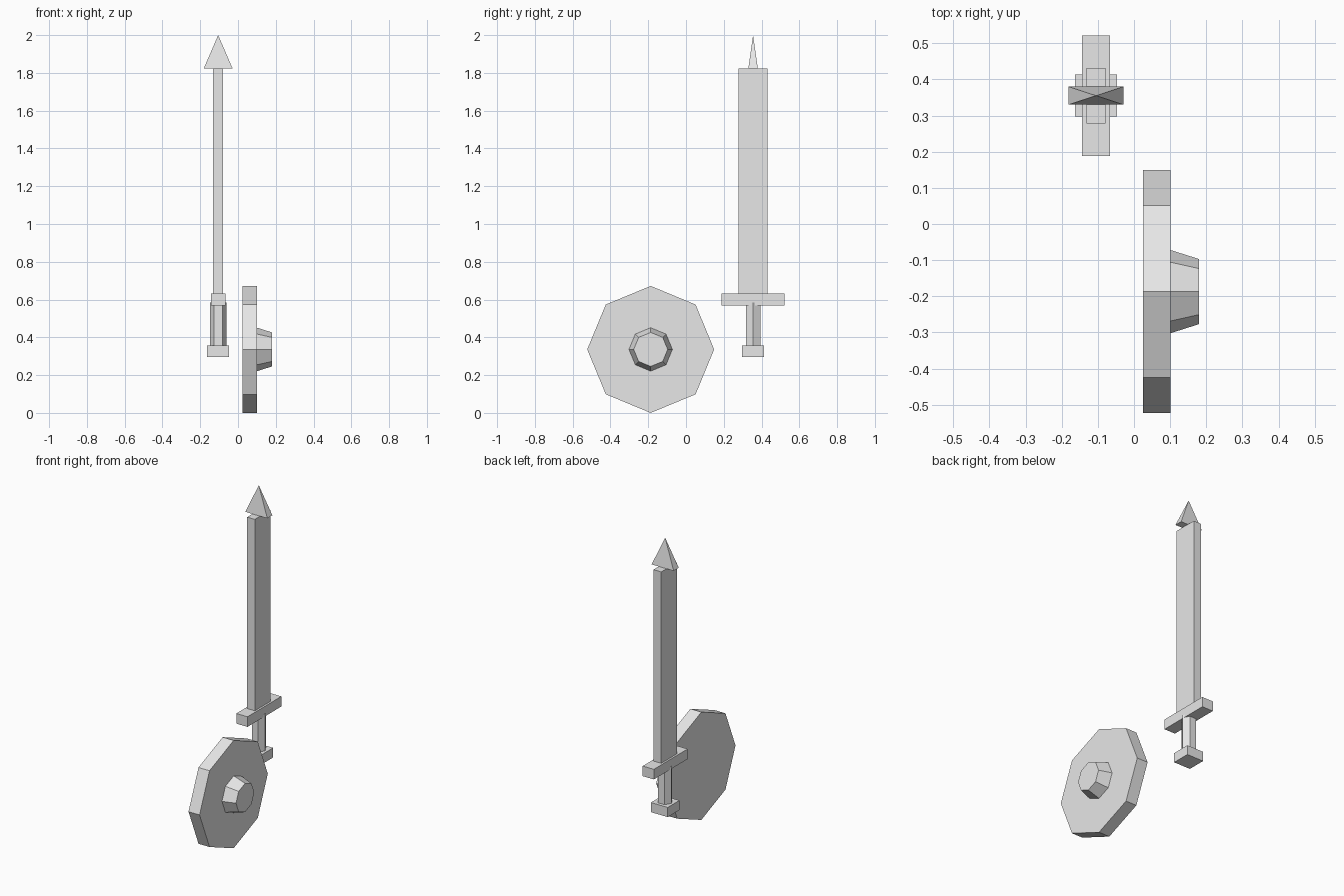
import bpy, math

if "Cube" in bpy.data.objects:
    bpy.data.objects.remove(bpy.data.objects["Cube"])

SX, SY = -0.105, 0.355      # sword axis
HY, HZ = -0.187, 0.336      # shield centre

gray = bpy.data.materials.new("light gray")
gray.diffuse_color = (0.8, 0.8, 0.8, 1)
gray.use_nodes = True
gray.node_tree.nodes["Principled BSDF"].inputs["Base Color"].default_value = gray.diffuse_color


def finish(name):
    ob = bpy.context.object
    ob.name = name
    ob.data.materials.clear()
    ob.data.materials.append(gray)
    bpy.ops.object.transform_apply(location=False, rotation=True, scale=True)
    return ob


def box(name, wx, wy, z0, z1):
    """Box on the sword axis."""
    bpy.ops.mesh.primitive_cube_add(size=1, location=(SX, SY, (z0 + z1) / 2))
    bpy.context.object.scale = (wx, wy, z1 - z0)
    finish(name)


def disc(name, r0, r1, x0, x1):
    """Eight-sided disc along x with a corner pointing up."""
    bpy.ops.mesh.primitive_cone_add(vertices=8, radius1=r0, radius2=r1, depth=x1 - x0,
                                    location=((x0 + x1) / 2, HY, HZ),
                                    rotation=(0, math.pi / 2, 0))
    finish(name)


# Sword: pommel, guard, blade
box("pommel", 0.116, 0.116, 0.297, 0.357)
box("guard", 0.077, 0.333, 0.568, 0.631)
box("blade", 0.053, 0.154, 0.631, 1.824)

# Six-sided grip with corners facing +x and -x
bpy.ops.mesh.primitive_cylinder_add(vertices=6, radius=0.044, depth=0.245,
                                    location=(SX, SY, 0.4625),
                                    rotation=(0, 0, math.pi / 2))
finish("grip")

# Flattened pyramid blade tip, wide across x
bpy.ops.mesh.primitive_cone_add(vertices=4, radius1=math.sqrt(0.5), radius2=0, depth=1,
                                location=(SX, SY, 1.912),
                                rotation=(0, 0, math.pi / 4))
bpy.ops.object.transform_apply(location=False, rotation=True, scale=False)
bpy.context.object.scale = (0.152, 0.05, 0.176)
finish("blade_tip")

# Shield and its raised boss
disc("shield", 0.336, 0.336, 0.025, 0.101)
disc("shield_boss", 0.115, 0.09, 0.101, 0.18)
